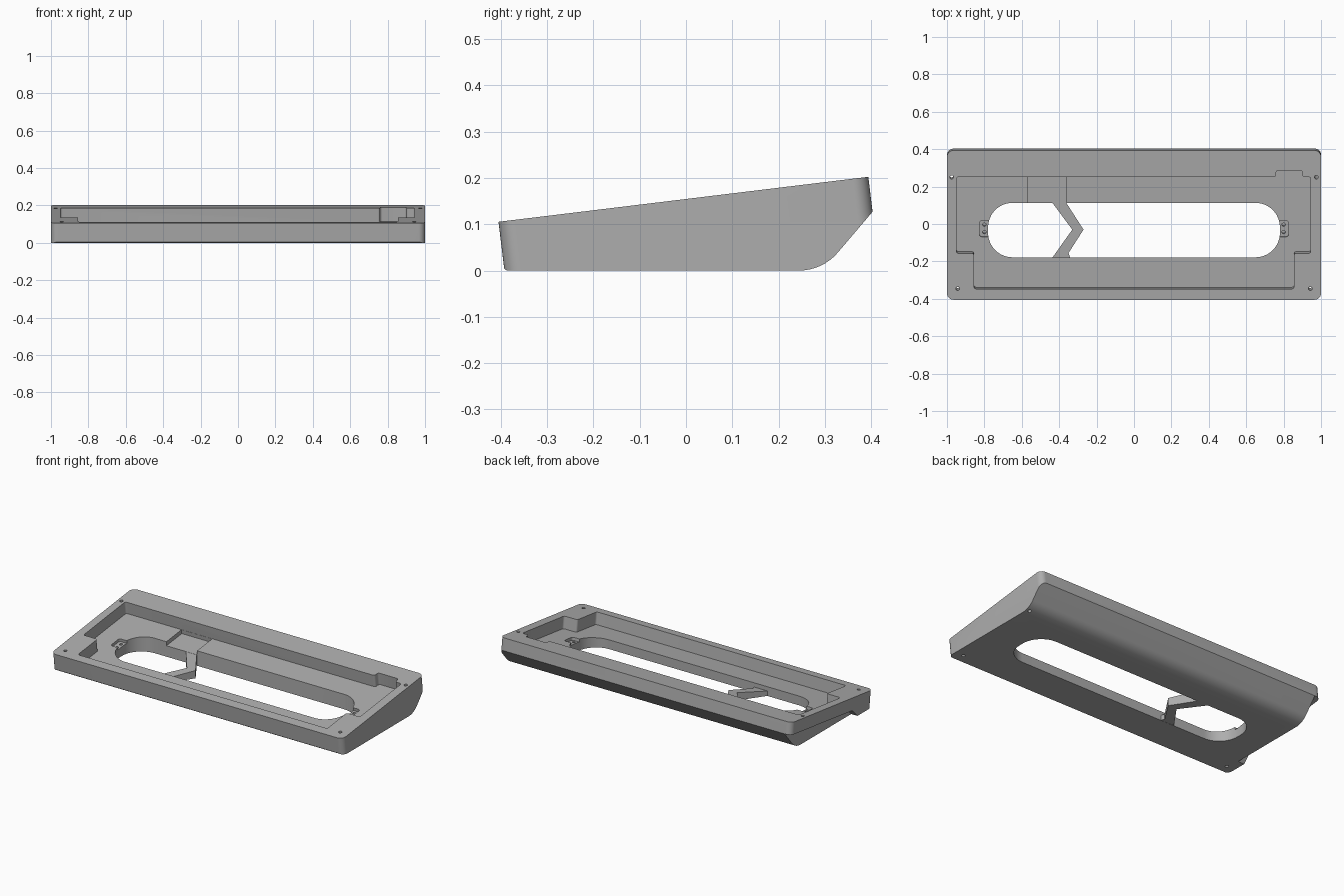
import bpy, bmesh, math
from mathutils import Vector, Matrix

cube = bpy.data.objects.get("Cube")
if cube:
    bpy.data.objects.remove(cube, do_unlink=True)

SLOPE = math.atan(0.1216)
# Frame lying on the sloped top deck: local z = 0 is the deck surface
DECK = Matrix.Translation((0, 0, 0.1545)) @ Matrix.Rotation(SLOPE, 4, 'X')
SIDE = Matrix(((0, 0, 1, 0), (1, 0, 0, 0), (0, 1, 0, 0), (0, 0, 0, 1)))
FLOOR = -0.075

grey = bpy.data.materials.new("case_grey")
grey.use_nodes = True
colour = (0.42, 0.42, 0.42, 1)
grey.diffuse_color = colour
grey.node_tree.nodes["Principled BSDF"].inputs["Base Color"].default_value = colour


def fillet(points, radii, steps=8):
    """Round the corners of a polygon with circular arcs."""
    if not isinstance(radii, (list, tuple)):
        radii = [radii] * len(points)
    pts = [Vector(p) for p in points]
    out = []
    for i, p in enumerate(pts):
        r = radii[i]
        a = (pts[i - 1] - p).normalized()
        b = (pts[(i + 1) % len(pts)] - p).normalized()
        if r == 0:
            out.append(p)
            continue
        half = a.angle(b) / 2
        d, w = r / math.tan(half), math.sin(half)
        for k in range(steps + 1):
            t = k / steps
            c0, c1, c2 = (1 - t) ** 2, 2 * t * (1 - t) * w, t * t
            out.append((c0 * (p + a * d) + c1 * p + c2 * (p + b * d)) / (c0 + c1 + c2))
    return out


def rect(x0, x1, y0, y1):
    return [(x0, y0), (x1, y0), (x1, y1), (x0, y1)]


def circle(x, y, r):
    return fillet(rect(x - r, x + r, y - r, y + r), r * 0.999, 5)


def prism(name, points, lo, hi, frame=Matrix()):
    """Extrude a flat outline between two heights of a frame."""
    bm = bmesh.new()
    face = bm.faces.new([bm.verts.new((p[0], p[1], lo)) for p in points])
    new = bmesh.ops.extrude_face_region(bm, geom=[face])["geom"]
    bmesh.ops.translate(bm, vec=(0, 0, hi - lo),
                        verts=[g for g in new if isinstance(g, bmesh.types.BMVert)])
    bm.transform(frame)
    bmesh.ops.recalc_face_normals(bm, faces=bm.faces)
    mesh = bpy.data.meshes.new(name)
    bm.to_mesh(mesh)
    bm.free()
    mesh.materials.append(grey)
    obj = bpy.data.objects.new(name, mesh)
    bpy.context.collection.objects.link(obj)
    return obj


def combine(target, tool, operation='DIFFERENCE'):
    mod = target.modifiers.new("combine", 'BOOLEAN')
    mod.operation, mod.object, mod.solver = operation, tool, 'EXACT'
    bpy.context.view_layer.objects.active = target
    bpy.ops.object.modifier_apply(modifier=mod.name)
    bpy.data.objects.remove(tool, do_unlink=True)


def finish(obj):
    bpy.ops.object.select_all(action='DESELECT')
    obj.select_set(True)
    bpy.context.view_layer.objects.active = obj
    bpy.ops.object.shade_smooth_by_angle(angle=math.radians(30))


# Wedge body: rounded slab square to the deck, trimmed by the side profile
body = prism("case_body", fillet(rect(-1, 1, -0.408, 0.3967), 0.035), -0.3, 0, DECK)
profile = fillet([(-0.388, 0), (0.295, 0), (0.403, 0.127), (0.5, 0.245), (0.5, 0.4),
                  (-0.5, 0.4), (-0.5, 0.1), (-0.402, 0.014)],
                 [0.008, 0.11, 0, 0, 0, 0, 0, 0])
combine(body, prism("profile", profile, -1.2, 1.2, SIDE), 'INTERSECT')

# Undercut along both sides
undercut = fillet([(-0.32, -0.07), (-0.2, 0.052), (0.6, 0.152), (0.6, -0.07)], [0, 0.03, 0, 0])
for lo, hi in ((0.957, 1.1), (-1.1, -0.957)):
    combine(body, prism("undercut", undercut, lo, hi, SIDE))

# Pocket for the insert, with narrower front and a corner notch
pocket = [(-0.95, 0.254), (-0.95, -0.158), (-0.855, -0.158), (-0.855, -0.35),
          (0.855, -0.35), (0.855, -0.158), (0.945, -0.158), (0.945, 0.254),
          (0.9, 0.254), (0.9, 0.289), (0.76, 0.289), (0.76, 0.254)]
combine(body, prism("pocket", fillet(pocket, 0.012, 4), FLOOR, 0.1, DECK))

# Long rounded opening through the floor
opening = fillet(rect(-0.78, 0.78, -0.178, 0.113), 0.13, 12)
combine(body, prism("opening", opening, -0.3, 0.3))

# Cable channel, port hole and outer port recess
combine(body, prism("channel", rect(-0.57, -0.36, 0.08, 0.253), FLOOR - 0.025, -0.03, DECK))
port = fillet(rect(-0.53, -0.4, 0.1, 0.145), 0.016)
BACK = Matrix(((1, 0, 0, 0), (0, 0, 1, 0), (0, 1, 0, 0), (0, 0, 0, 1)))
combine(body, prism("port", port, 0.2, 0.5, BACK))
recess = fillet(rect(-0.56, -0.37, 0.08, 0.172), 0.025)
combine(body, prism("recess", recess, 0.335, 0.5, BACK))

# Screw tabs beside the opening and corner screw holes
for s in (-1, 1):
    tab = sorted((s * 0.74, s * 0.826))
    combine(body, prism("tab", fillet(rect(*tab, -0.078, 0.008), 0.012, 4),
                        FLOOR - 0.018, 0, DECK))
    for y in (-0.055, -0.015):
        combine(body, prism("tab_hole", circle(s * 0.8, y, 0.009), -0.12, 0, DECK))
    for x, y in ((0.975, 0.252), (0.943, -0.348)):
        combine(body, prism("screw_hole", circle(s * x, y, 0.01), -0.3, 0.1, DECK))
finish(body)

# Angled cable bridge across the opening, top level with the channel floor
bridge = prism("cable_bridge", [(-0.445, 0.125), (-0.33, -0.03), (-0.44, -0.185),
                                (-0.34, -0.185), (-0.35, -0.155), (-0.27, -0.03),
                                (-0.36, 0.11), (-0.36, 0.125)], 0.001, 0.2)
combine(bridge, prism("bridge_top", rect(-0.6, 0, -0.4, 0.4), FLOOR - 0.026, 0.3, DECK))
finish(bridge)
